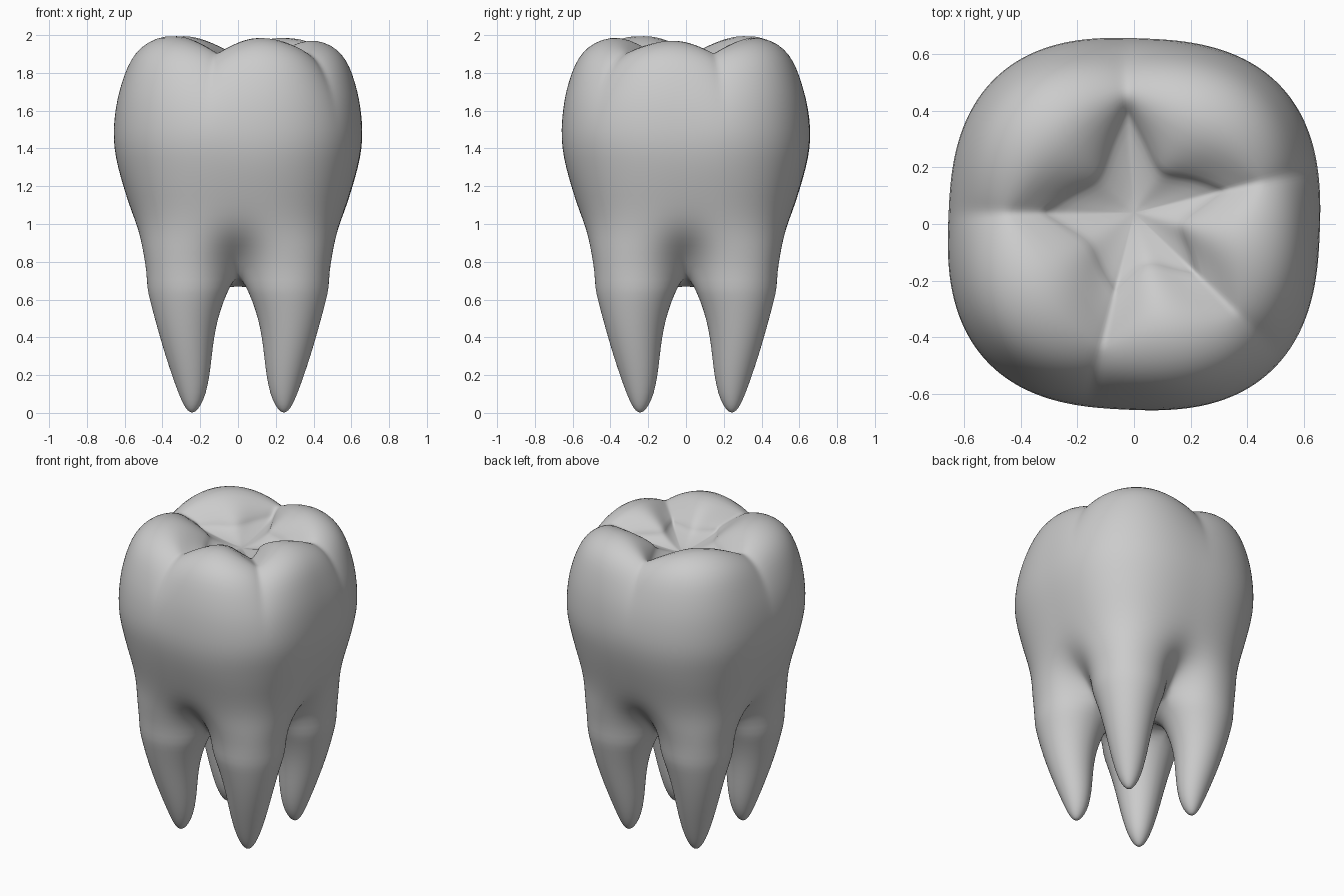
import bpy, bmesh
from math import sin, cos, pi, exp

if "Cube" in bpy.data.objects:
    bpy.data.objects.remove(bpy.data.objects["Cube"])

N = 128          # points round the tooth
Q = N // 4       # outer points per root
H = 8            # points from side furrow to furcation centre

bm = bmesh.new()


def outline(a, half, n, dent=0.0, rot=0.0):
    """Rounded square with optional dents in the middle of each side."""
    b = a - rot
    r = half / (abs(cos(b)) ** n + abs(sin(b)) ** n) ** (1 / n)
    off = (a + pi / 4) % (pi / 2) - pi / 4
    r -= dent * exp(-(off / 0.27) ** 2)
    return r * cos(a), r * sin(a)


def bridge(r1, r2):
    k = len(r1)
    for i in range(k):
        bm.faces.new((r1[i], r1[(i + 1) % k], r2[(i + 1) % k], r2[i]))


def cap(ring, co):
    v = bm.verts.new(co)
    for i in range(len(ring)):
        bm.faces.new((ring[i], ring[(i + 1) % len(ring)], v))


angles = [2 * pi * i / N for i in range(N)]

# Body rings, widest part down to the furcation: z, half width, squareness, dent
body = [(1.5, .659, 2.6, 0), (1.4, .654, 2.6, 0), (1.3, .634, 2.6, 0),
        (1.2, .606, 2.7, 0), (1.1, .575, 2.8, 0), (1.0, .547, 3.0, .01),
        (.92, .53, 3.3, .05), (.85, .518, 3.6, .11), (.75, .50, 4.0, .18)]
rings = []
for z, half, n, dent in body:
    rot = -.04 * min(1, max(0, (z - 1.0) / .3))
    rings.append([bm.verts.new((*outline(a, half, n, dent, rot), z)) for a in angles])
for r1, r2 in zip(rings, rings[1:]):
    bridge(r1, r2)

# Chewing surface: (radius fraction, z) along a groove and along a cusp
groove = [(.975, 1.61), (.94, 1.69), (.89, 1.765), (.84, 1.82), (.79, 1.86), (.74, 1.885),
          (.70, 1.90), (.66, 1.90), (.52, 1.88), (.50, 1.865), (.46, 1.845), (.30, 1.825), (.12, 1.805)]
cusp = [(.987, 1.62), (.965, 1.71), (.925, 1.81), (.875, 1.89), (.80, 1.95), (.70, 1.988),
        (.57, 2.003), (.42, 1.965), (.28, 1.89), (.265, 1.87), (.24, 1.85), (.16, 1.825), (.07, 1.805)]
RIM = 8
# groove angle, length of star arm, lowering of the cusp that follows it
arms = [(17, 1.0, .01), (93.5, 1.2, .0), (176.5, 1.0, .0), (256, .82, .01), (318, .85, .025)]
cx, cy = 0.0, 0.04


def sector(a):
    """Cusp weight, arm length and cusp lowering at an angle."""
    d = a * 180 / pi
    for i, (g, m, low) in enumerate(arms):
        g2, m2, _ = arms[(i + 1) % len(arms)]
        span = (g2 - g) % 360
        u = ((d - g) % 360) / span
        if u < 1:
            return sin(pi * u) ** .8, m + (m2 - m) * u, low


prev = rings[0]
for i, ((sg, zg), (sc, zc)) in enumerate(zip(groove, cusp)):
    ring = []
    for a in angles:
        w, m, low = sector(a)
        s_groove = sg * m if i >= RIM else sg
        s = s_groove + (sc - s_groove) * w
        z = zg + (zc - zg) * w
        if i < RIM:
            z -= low * w * (z - 1.5) / .5
        x, y = outline(a, .659, 2.6, 0, -.04)
        ring.append(bm.verts.new((cx * (1 - s) + x * s, cy * (1 - s) + y * s, z)))
    bridge(prev, ring)
    prev = ring
cap(prev, (cx, cy, 1.80))

# Furcation lines shared by neighbouring roots
neck = rings[-1]
centre = bm.verts.new((0, 0, .67))
lines = []
for q in range(4):
    p = neck[q * Q].co
    lines.append([bm.verts.new(p.lerp(centre.co, j / H)) for j in range(1, H)])

# Four roots: z, centre offset, radius
root = [(.66, .264, .218), (.6, .27, .197), (.5, .274, .167), (.4, .27, .143), (.3, .261, .122),
        (.2, .25, .10), (.1, .242, .072), (.04, .242, .045), (.01, .243, .022)]
for q in range(4):
    nxt = (q + 1) % 4
    loop = [neck[(q * Q + i) % N] for i in range(Q + 1)]
    loop += lines[nxt] + [centre] + lines[q][::-1]
    start = q * pi / 2 - pi / 2
    phis = [start + 1.5 * pi * i / Q for i in range(Q + 1)]
    phis += [start + 1.5 * pi + pi / 2 * j / (2 * H) for j in range(1, 2 * H)]
    diag = q * pi / 2 + pi / 4
    sx, sy = (1 if cos(diag) > 0 else -1), (1 if sin(diag) > 0 else -1)
    for z, c, r in root:
        ring = [bm.verts.new((sx * c + r * cos(p), sy * c + r * sin(p), z)) for p in phis]
        bridge(loop, ring)
        loop = ring
    cap(loop, (sx * .243, sy * .243, 0))

bmesh.ops.recalc_face_normals(bm, faces=bm.faces)
for f in bm.faces:
    f.smooth = True
mesh = bpy.data.meshes.new("molar_tooth")
bm.to_mesh(mesh)
bm.free()
tooth = bpy.data.objects.new("molar_tooth", mesh)
bpy.context.collection.objects.link(tooth)
sub = tooth.modifiers.new("smooth", 'SUBSURF')
sub.levels = sub.render_levels = 1
